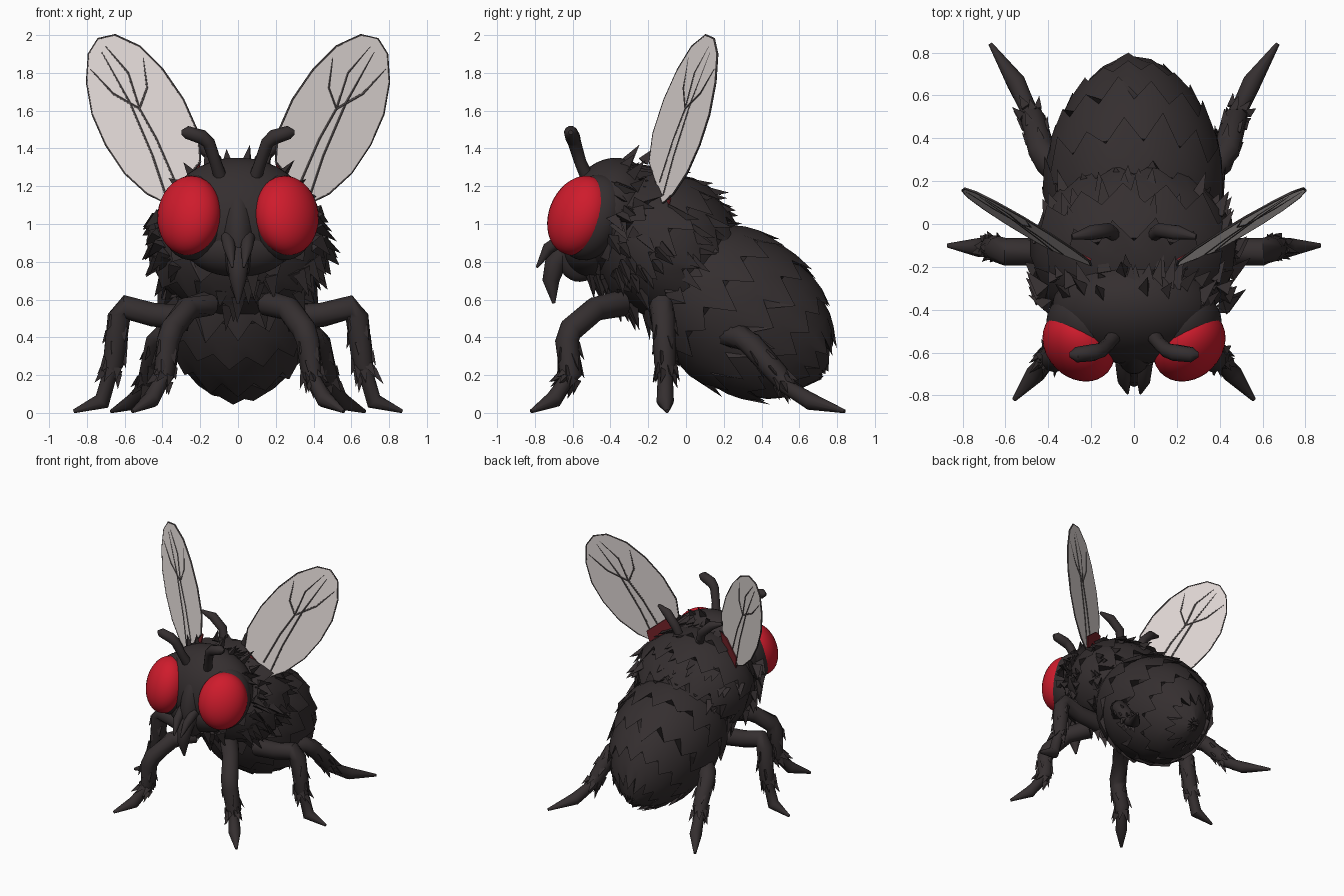
import bpy, bmesh, math, random
from mathutils import Vector, Matrix

random.seed(7)
old = bpy.data.objects.get("Cube")
if old:
    bpy.data.objects.remove(old)


def material(name, rgb):
    m = bpy.data.materials.new(name)
    m.use_nodes = True
    m.diffuse_color = (*rgb, 1)
    m.node_tree.nodes["Principled BSDF"].inputs["Base Color"].default_value = (*rgb, 1)
    return m


FUR = material("charcoal_fur", (0.035, 0.028, 0.029))
EYE = material("bright_red", (0.62, 0.011, 0.025))
WING = material("pale_membrane", (0.84, 0.77, 0.75))
VEIN = material("vein_grey", (0.10, 0.085, 0.085))
DARK_RED = material("dark_red", (0.20, 0.018, 0.025))


def finish(name, bm, mat, angle=35):
    bmesh.ops.recalc_face_normals(bm, faces=bm.faces)
    mesh = bpy.data.meshes.new(name)
    bm.to_mesh(mesh)
    bm.free()
    mesh.materials.append(mat)
    ob = bpy.data.objects.new(name, mesh)
    bpy.context.collection.objects.link(ob)
    bpy.ops.object.select_all(action='DESELECT')
    ob.select_set(True)
    bpy.context.view_layer.objects.active = ob
    bpy.ops.object.shade_smooth_by_angle(angle=math.radians(angle))
    return ob


def loft(bm, rings):
    """Skin a list of equal point rings and close both ends."""
    rows = [[bm.verts.new(p) for p in ring] for ring in rings]
    n = len(rows[0])
    for a, b in zip(rows, rows[1:]):
        for i in range(n):
            j = (i + 1) % n
            bm.faces.new((a[i], a[j], b[j], b[i]))
    bm.faces.new(rows[0])
    bm.faces.new(rows[-1])


def frame(centre, tilt):
    return Matrix.Translation(centre) @ Matrix.Rotation(math.radians(tilt), 4, 'X')


def spike(bm, base, direction, length, width):
    """Three sided hair tuft."""
    d = Vector(direction).normalized()
    u = d.orthogonal().normalized()
    v = d.cross(u)
    base = Vector(base)
    ring = [bm.verts.new(base + width * (u * math.cos(t) + v * math.sin(t)))
            for t in (0, math.tau / 3, 2 * math.tau / 3)]
    tip = bm.verts.new(base + d * length)
    bm.faces.new(ring)
    for i in range(3):
        bm.faces.new((ring[i], ring[(i + 1) % 3], tip))


def shaggy(name, centre, radii, tilt, rows, points, overlap, lift, taper):
    """Ellipsoid whose rows end in a raised zigzag hem, narrowing to the rear."""
    rx, ry, rz = radii
    m = frame(centre, tilt)

    def at(a, t, k):
        s = math.sin(a) * k
        wide = rx * (1 + taper * math.cos(a))
        return m @ Vector((wide * s * math.cos(t), -ry * math.cos(a) * k, rz * s * math.sin(t)))

    bm = bmesh.new()
    rings = []
    step = math.pi * 0.93 / rows
    for r in range(rows):
        a0 = 0.1 + r * step
        inner, middle, hem = [], [], []
        for i in range(points):
            t = math.tau * (i + 0.5 * (r % 2)) / points
            tip = i % 2 == 0
            reach = overlap * random.uniform(0.5, 1.4) if tip else -0.1
            up = lift * random.uniform(0.6, 1.4) if tip else lift * 0.5
            inner.append(at(a0, t, 0.97))
            middle.append(at(a0 + step * 0.55, t, 1.01))
            hem.append(at(min(a0 + step * (1 + reach), 3.08), t, 1.0 + up))
        rings += [inner, middle, hem]
    rings.append([at(3.1, math.tau * i / points, 0.95) for i in range(points)])
    loft(bm, rings)
    return finish(name, bm, FUR, 60)


def tufts(name, centre, radii, tilt, count, length, keep):
    """Loose tufts swept backwards over an ellipsoid where keep(p) is true."""
    bm = bmesh.new()
    m = frame(centre, tilt)
    for _ in range(count):
        n = Vector([random.gauss(0, 1) for _ in range(3)]).normalized()
        p = m @ Vector([a * b for a, b in zip(n, radii)])
        if keep(p):
            out = m.to_3x3() @ Vector([a / b for a, b in zip(n, radii)]).normalized()
            d = out * 0.5 + Vector((0, 0.5, -0.45))
            spike(bm, p - out * 0.02, d, length * random.uniform(0.6, 1.2), 0.042)
    return finish(name, bm, FUR, 40)


def tube(name, path, radii, mat=FUR, sides=10, hair=()):
    """Tapered tube along a path; hair lists the segments that carry tufts."""
    path = [Vector(p) for p in path]
    bm = bmesh.new()
    rings = []
    for i, p in enumerate(path):
        d = (path[min(i + 1, len(path) - 1)] - path[max(i - 1, 0)]).normalized()
        u = d.cross(Vector((0.31, 0.9, 0.2))).normalized()
        v = d.cross(u)
        rings.append([p + radii[i] * (u * math.cos(t) + v * math.sin(t))
                      for t in (math.tau * k / sides for k in range(sides))])
    loft(bm, rings)
    for s in hair:
        a, b = path[s], path[s + 1]
        d = (b - a).normalized()
        for k in range(9):
            side = Matrix.Rotation(k * 2.4, 3, d) @ d.orthogonal().normalized()
            base = a.lerp(b, k / 9) + side * radii[s] * 0.7
            spike(bm, base, d + side * 0.4, random.uniform(0.06, 0.1), 0.026)
    return finish(name, bm, mat, 45)


def ball(name, centre, radii, tilt, mat, turn=0):
    bm = bmesh.new()
    m = frame(centre, tilt) @ Matrix.Rotation(math.radians(turn), 4, 'Z')
    bmesh.ops.create_uvsphere(bm, u_segments=32, v_segments=20, radius=1,
                              matrix=m @ Matrix.Diagonal((*radii, 1)))
    return finish(name, bm, mat, 60)


# Body
shaggy("abdomen", (0, 0.26, 0.545), (0.41, 0.55, 0.42), -36, 7, 30, 0.45, 0.055, 0.18)
shaggy("thorax", (0, -0.13, 0.90), (0.47, 0.40, 0.38), -40, 6, 30, 0.45, 0.065, 0)
tufts("thorax_tufts", (0, -0.14, 0.89), (0.48, 0.38, 0.38), -40, 90, 0.13,
      lambda p: p.y > -0.42 and p.z > 0.55)

# Head with a ruff of tufts behind the face
ball("head", (0, -0.40, 1.04), (0.385, 0.25, 0.315), -15, FUR)
ball("face_ridge", (0, -0.53, 0.96), (0.10, 0.165, 0.27), -12, FUR)
ball("jaw", (0, -0.50, 0.87), (0.27, 0.15, 0.15), -10, FUR)
tufts("head_ruff", (0, -0.34, 0.98), (0.45, 0.23, 0.34), -12, 150, 0.13,
      lambda p: p.y > -0.42 or p.z < 0.78)
crown = bmesh.new()
for i in range(8):
    t = math.radians(35 + i * 110 / 7)
    out = Vector((math.cos(t), 0, math.sin(t)))
    base = (0.37 * out.x, random.uniform(-0.36, -0.2), 1.02 + 0.31 * out.z)
    spike(crown, base, out + Vector((0, 0.7, 0)), random.uniform(0.08, 0.13), 0.035)
finish("crown_tufts", crown, FUR, 40)

# Mouthparts
tube("proboscis", [(0, -0.60, 0.90), (0, -0.69, 0.80), (0, -0.715, 0.70), (0, -0.70, 0.58)],
     [0.06, 0.06, 0.045, 0.008])

WING_OUTLINE = [(0.20, 1.33), (0.21, 1.48), (0.29, 1.66), (0.40, 1.82), (0.52, 1.94),
                (0.65, 2.0), (0.74, 1.98), (0.79, 1.90), (0.80, 1.75), (0.77, 1.58),
                (0.70, 1.42), (0.60, 1.27), (0.48, 1.16), (0.38, 1.11)]
VEINS = [[(0.38, 1.15), (0.45, 1.36), (0.57, 1.64), (0.72, 1.91)],
         [(0.33, 1.22), (0.43, 1.45), (0.52, 1.61), (0.58, 1.80), (0.70, 1.94)],
         [(0.52, 1.61), (0.66, 1.69), (0.78, 1.82)],
         [(0.52, 1.61), (0.48, 1.72), (0.50, 1.88)]]
LEGS = {
    "front": [(0.16, -0.34, 0.58), (0.27, -0.48, 0.55), (0.35, -0.61, 0.44), (0.37, -0.63, 0.38),
              (0.39, -0.61, 0.20), (0.41, -0.64, 0.16), (0.46, -0.70, 0.07), (0.56, -0.82, 0.008)],
    "middle": [(0.26, -0.12, 0.50), (0.45, -0.13, 0.52), (0.60, -0.13, 0.56), (0.63, -0.12, 0.51),
               (0.66, -0.11, 0.26), (0.68, -0.11, 0.20), (0.72, -0.11, 0.06), (0.87, -0.10, 0.008)],
    "rear": [(0.22, 0.14, 0.40), (0.33, 0.22, 0.41), (0.40, 0.29, 0.40), (0.43, 0.34, 0.37),
             (0.47, 0.49, 0.20), (0.49, 0.53, 0.14), (0.55, 0.66, 0.06), (0.67, 0.84, 0.008)],
}

for side, s in (("left", 1), ("right", -1)):
    def flip(points):
        return [(s * x, y, z) for x, y, z in points]

    def on_wing(points, off=0):
        """Place outline points on the slanted, slightly leaning wing plane."""
        return [Vector((s * (x + 0.45 * off), 0.51 * x + 0.1 * z - 0.427 - 0.89 * off, z))
                for x, z in points]

    # Eyes in dark sockets
    ball(side + "_eye_socket", (s * 0.235, -0.50, 1.035), (0.19, 0.15, 0.235), -22, FUR, s * 40)
    ball(side + "_eye", (s * 0.258, -0.566, 1.045), (0.183, 0.144, 0.217), -22, EYE, s * 38)

    # Feelers, mouth palps and stubs behind the wings
    tube(side + "_antenna", flip([(0.09, -0.52, 1.24), (0.12, -0.56, 1.33), (0.155, -0.59, 1.43),
                                  (0.19, -0.60, 1.46), (0.27, -0.61, 1.485), (0.30, -0.61, 1.485)]),
         [0.036, 0.032, 0.035, 0.04, 0.036, 0.012])
    tube(side + "_palp", flip([(0.055, -0.64, 0.93), (0.045, -0.73, 0.87), (0.03, -0.79, 0.77)]),
         [0.035, 0.032, 0.006])
    tube(side + "_stub", flip([(0.08, -0.06, 1.22), (0.12, -0.03, 1.34), (0.20, -0.04, 1.42),
                               (0.29, -0.06, 1.45)]), [0.03, 0.035, 0.035, 0.012])

    # Wing: thin membrane, dark rim, raised veins, red root
    bm = bmesh.new()
    loft(bm, [on_wing(WING_OUTLINE, -0.004), on_wing(WING_OUTLINE, 0.004)])
    finish(side + "_wing", bm, WING)
    rim = WING_OUTLINE + WING_OUTLINE[:1]
    tube(side + "_wing_rim", on_wing(rim), [0.006] * len(rim), VEIN, 6)
    for i, vein in enumerate(VEINS):
        tube(f"{side}_wing_vein_{i + 1}", on_wing(vein), [0.008] * (len(vein) - 1) + [0.005], VEIN, 6)
    bm = bmesh.new()
    root = [(0.21, 1.32), (0.29, 1.31), (0.42, 1.20), (0.40, 1.08), (0.26, 1.14)]
    loft(bm, [on_wing(root, -0.028), on_wing(root, -0.020)])
    finish(side + "_wing_root", bm, DARK_RED)

    # Legs: thigh, hairy shin, pinched ankle, thick pointed foot
    for name, path in LEGS.items():
        tube(f"{side}_{name}_leg", flip(path),
             [0.07, 0.065, 0.065, 0.063, 0.058, 0.040, 0.046, 0.010], hair=(3, 4))
